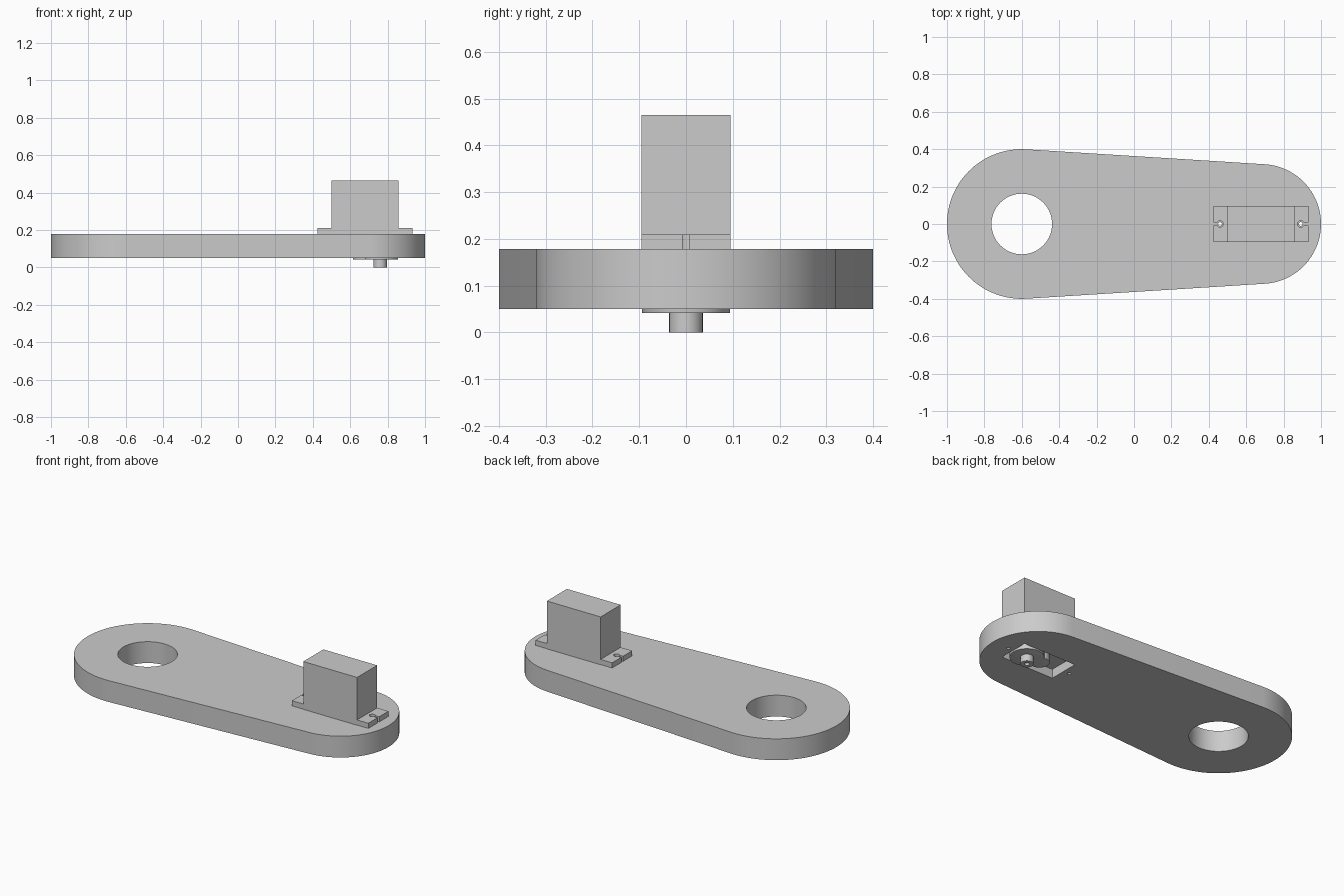
import bpy
import bmesh
from math import sin, cos, pi, radians, asin

default_cube = bpy.data.objects.get("Cube")
if default_cube:
    bpy.data.objects.remove(default_cube, do_unlink=True)

grey = bpy.data.materials.new("light grey")
grey.use_nodes = True
grey.diffuse_color = (0.6, 0.6, 0.6, 1)
grey.node_tree.nodes["Principled BSDF"].inputs["Base Color"].default_value = (0.6, 0.6, 0.6, 1)


def arc(cx, cy, r, start, end, steps):
    return [(cx + r * cos(start + (end - start) * i / steps),
             cy + r * sin(start + (end - start) * i / steps)) for i in range(steps + 1)]


def circle(cx, r, steps=48):
    return arc(cx, 0, r, 0, 2 * pi, steps)[:-1]


def rect(x0, x1, half_y):
    return [(x0, -half_y), (x1, -half_y), (x1, half_y), (x0, half_y)]


def prism(name, outline, z0, z1):
    """Extrude a flat outline from z0 up to z1."""
    bm = bmesh.new()
    base = bm.faces.new([bm.verts.new((x, y, z0)) for x, y in outline])
    top = bmesh.ops.extrude_face_region(bm, geom=[base])["geom"]
    verts = [v for v in top if isinstance(v, bmesh.types.BMVert)]
    bmesh.ops.translate(bm, verts=verts, vec=(0, 0, z1 - z0))
    bmesh.ops.recalc_face_normals(bm, faces=bm.faces)
    mesh = bpy.data.meshes.new(name)
    bm.to_mesh(mesh)
    bm.free()
    mesh.materials.append(grey)
    obj = bpy.data.objects.new(name, mesh)
    bpy.context.collection.objects.link(obj)
    return obj


def apply(obj, mod):
    bpy.context.view_layer.objects.active = obj
    bpy.ops.object.modifier_apply(modifier=mod.name)


def combine(obj, outline, z0, z1, operation="DIFFERENCE"):
    tool = prism("cutter", outline, z0, z1)
    tool.hide_render = True
    mod = obj.modifiers.new("combine", "BOOLEAN")
    mod.operation, mod.solver, mod.object = operation, "EXACT", tool
    apply(obj, mod)
    bpy.data.objects.remove(tool, do_unlink=True)


def smooth(obj):
    bpy.ops.object.select_all(action="DESELECT")
    obj.select_set(True)
    bpy.context.view_layer.objects.active = obj
    bpy.ops.object.shade_smooth_by_angle(angle=radians(30))


# Main dimensions
plate_low, plate_top, body_low, body_top = 0.05, 0.178, 0.105, 0.465
big_x, big_r, small_x, small_r = -0.6, 0.4, 0.68, 0.32
body_x0, body_x1, half_y = 0.5, 0.857, 0.095
shaft_x = 0.76
screw_xs = {0.46: -1, 0.892: 1}

# Tapered arm plate with tangent sides
tilt = pi / 2 - asin((big_r - small_r) / (small_x - big_x))
outline = arc(small_x, 0, small_r, -tilt, tilt, 56) + arc(big_x, 0, big_r, tilt, 2 * pi - tilt, 64)
plate = prism("arm_plate", outline, plate_low, plate_top)
combine(plate, circle(big_x, 0.162, 64), 0, 0.3)
combine(plate, rect(body_x0, body_x1, half_y), 0, 0.3)
for x in screw_xs:
    combine(plate, circle(x, 0.01, 20), 0, 0.3)
smooth(plate)

# Motor body
prism("motor_body", rect(body_x0, body_x1, half_y), body_low, body_top)

# Mounting ears with keyhole slots
for x, side in screw_xs.items():
    inner, outer = (body_x0, 0.424) if side < 0 else (body_x1, 0.932)
    ear = prism("left_ear" if side > 0 else "right_ear",
                rect(min(inner, outer), max(inner, outer), half_y), plate_top + 0.001, 0.21)
    combine(ear, circle(x, 0.017, 24), 0, 0.3)
    far = outer + side * 0.05
    combine(ear, rect(min(x, far), max(x, far), 0.008), 0, 0.3)
    smooth(ear)

# Gear housing: large and small round towers with a softened lower rim
housing = prism("gear_housing", circle(shaft_x, 0.0945), 0.042, body_low + 0.002)
combine(housing, circle(0.67, 0.054), 0.042, body_low + 0.002, "UNION")
bevel = housing.modifiers.new("rim", "BEVEL")
bevel.width, bevel.segments, bevel.limit_method = 0.006, 3, "ANGLE"
bevel.angle_limit = radians(60)
apply(housing, bevel)
smooth(housing)

# Output shaft with a screw hole in its tip
shaft = prism("output_shaft", circle(shaft_x, 0.036, 32), 0, 0.05)
combine(shaft, circle(shaft_x, 0.014, 20), -0.02, 0.04)
smooth(shaft)
